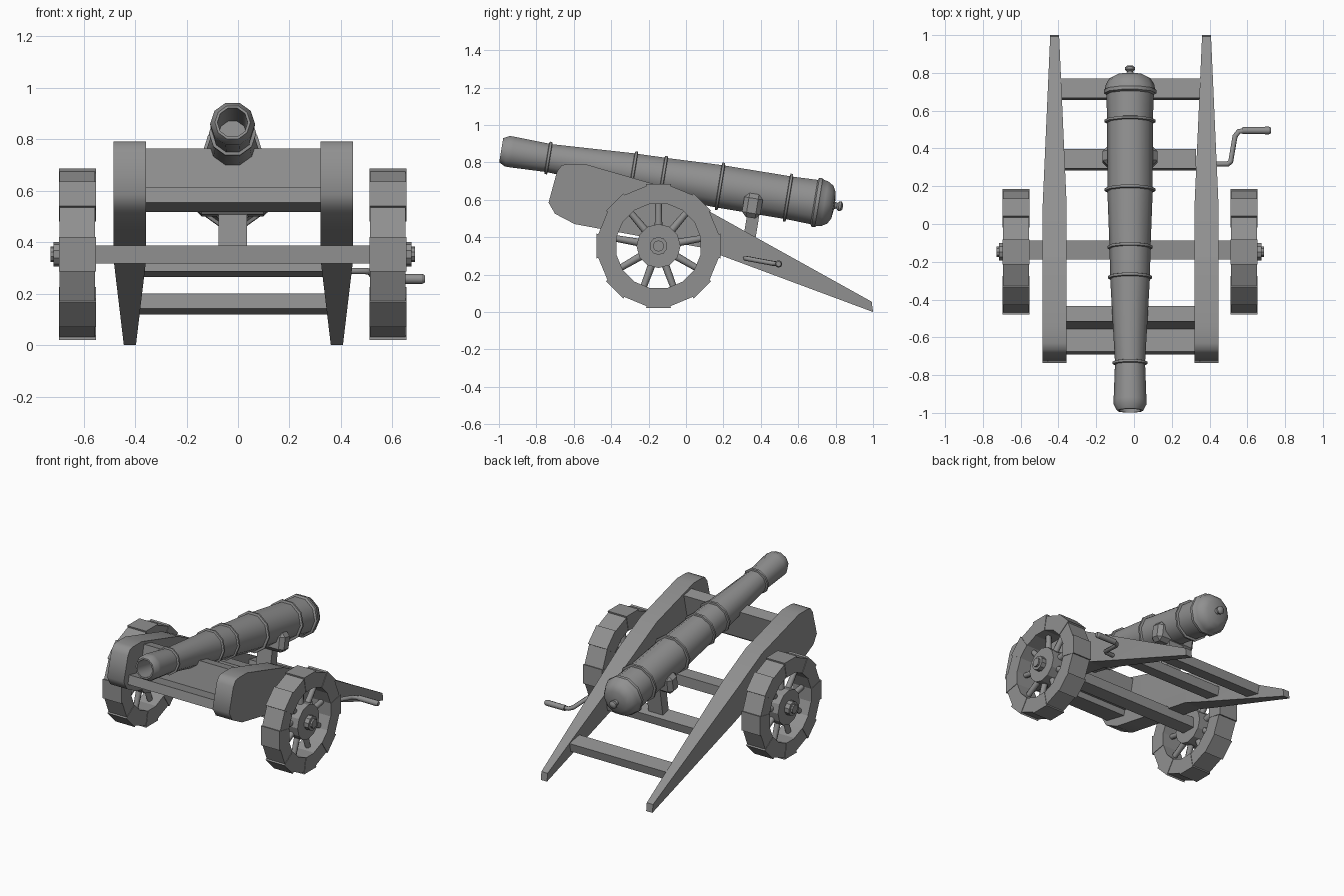
import bpy, bmesh
from math import radians, sin, cos, pi
from mathutils import Matrix, Vector

if "Cube" in bpy.data.objects:
    bpy.data.objects.remove(bpy.data.objects["Cube"])

CX = -0.021                      # centre line of the carriage
AXLE_Y, AXLE_Z = -0.147, 0.353   # wheel centre

iron = bpy.data.materials.new("dark_grey")
iron.diffuse_color = (.28, .28, .28, 1)
iron.use_nodes = True
iron.node_tree.nodes["Principled BSDF"].inputs["Base Color"].default_value = iron.diffuse_color


def finish(name, bm, smooth=None):
    bmesh.ops.recalc_face_normals(bm, faces=bm.faces)
    me = bpy.data.meshes.new(name)
    bm.to_mesh(me)
    bm.free()
    me.materials.append(iron)
    ob = bpy.data.objects.new(name, me)
    bpy.context.collection.objects.link(ob)
    if smooth:
        bpy.context.view_layer.objects.active = ob
        ob.select_set(True)
        bpy.ops.object.shade_smooth_by_angle(angle=radians(smooth))
        ob.select_set(False)
    return ob


def prism(bm, pts, x0, x1):
    """Closed prism from a (y, z) outline between x0 and x1."""
    a = [bm.verts.new((x0, y, z)) for y, z in pts]
    b = [bm.verts.new((x1, y, z)) for y, z in pts]
    bm.faces.new(a)
    bm.faces.new(b[::-1])
    for i in range(len(a)):
        j = (i + 1) % len(a)
        bm.faces.new((a[i], a[j], b[j], b[i]))


def box(name, loc, size, pitch=0, bevel=0):
    bm = bmesh.new()
    bmesh.ops.create_cube(bm, size=1, matrix=Matrix.Diagonal((*size, 1)))
    if bevel:
        bmesh.ops.bevel(bm, geom=bm.edges[:], offset=bevel, segments=1, affect='EDGES')
    ob = finish(name, bm)
    ob.location = loc
    ob.rotation_euler.x = radians(-pitch)
    return ob


def rod(bm, a, b, r1, r2, sides):
    a, b = Vector(a), Vector(b)
    d = b - a
    m = Matrix.Translation((a + b) / 2) @ d.to_track_quat('Z', 'Y').to_matrix().to_4x4()
    bmesh.ops.create_cone(bm, cap_ends=True, segments=sides, radius1=r1, radius2=r2,
                          depth=d.length, matrix=m)


# Cheeks: side profile, tapered in thickness towards the trail
CHEEK = [(-.735, .585), (-.69, .75), (-.665, .785), (-.63, .791), (-.54, .791),
         (-.14, .675), (.07, .568), (.993, .055), (1.0, .0), (.18, .305),
         (.08, .345), (-.46, .445), (-.595, .47), (-.70, .525)]
for side, name in ((-1, "left_cheek"), (1, "right_cheek")):
    bm = bmesh.new()
    prism(bm, CHEEK, -.0635, .0635)
    bmesh.ops.bisect_plane(bm, geom=bm.verts[:] + bm.edges[:] + bm.faces[:],
                           plane_co=(0, .1, 0), plane_no=(0, 1, 0))
    for v in bm.verts:
        if v.co.y > .1:
            v.co.x *= 1 - .63 * (v.co.y - .1) / .9
    finish(name, bm, 50).location.x = CX + .003 + side * .402

# Wheels: stepped felloe blocks, nine spokes, hub and axle cap
for side, name in ((-1, "left"), (1, "right")):
    c = Vector((CX + side * .603, AXLE_Y, AXLE_Z))
    bm = bmesh.new()
    for i in range(16):
        a0, a1 = (i - .5) * pi / 8, (i + .5) * pi / 8
        ro, w = (.339, .072) if i % 2 == 0 else (.328, .069)
        prism(bm, [(r * cos(a), r * sin(a)) for r, a in
                   ((.23, a0), (ro, a0), (ro, a1), (.23, a1))], -w, w)
    finish(name + "_wheel_rim", bm).location = c

    bm = bmesh.new()
    for i in range(9):
        a = pi / 2 + i * 2 * pi / 9
        d = Vector((0, cos(a), sin(a)))
        rod(bm, d * .09, d * .25, .021, .017, 8)
    finish(name + "_wheel_spokes", bm, 50).location = c

    bm = bmesh.new()
    rod(bm, (-.058, 0, 0), (.058, 0, 0), .118, .118, 12)
    rod(bm, (side * .05, 0, 0), (side * .092, 0, 0), .048, .048, 10)
    rod(bm, (side * .09, 0, 0), (side * .105, 0, 0), .03, .03, 10)
    finish(name + "_wheel_hub", bm).location = c

# Axle and cross members
box("axle_beam", (CX, -.138, .352), (1.1, .1, .071))
box("middle_crossbeam", (CX, .34, .305), (.70, .105, .06), 12)
box("rear_crossbeam", (CX, .713, .16), (.74, .105, .06), 12)
box("front_transom", (CX, -.497, .655), (.70, .083, .205), 12.5)
box("front_transom_foot", (CX, -.60, .565), (.70, .17, .062), 12.5)

# Elevation cradle and its post
box("cradle", (CX, .355, .568), (.29, .1, .13), 9.4, .025)
box("cradle_post", (CX, .343, .42), (.11, .065, .21), 9.4)

# Barrel: lathed profile of (radius, y) with raised rings, bore included
TILT = radians(9.4)
Y0 = -.988


def ring(y, body, lip, w=.009):
    return [(body, y - w), (lip, y - w * .7), (lip, y + w * .7), (body, y + w)]


profile = [(0, -.70), (.056, -.70), (.059, Y0), (.069, Y0), (.087, -.955), (.087, -.93)]
profile += ring(-.735, .080, .092)
profile += ring(-.28, .105, .117)
profile += ring(-.12, .109, .120)
profile += ring(.185, .120, .135)
profile += ring(.55, .121, .136)
profile += [(.126, .69), (.139, .697), (.139, .715), (.132, .722), (.128, .745),
            (.108, .777), (.075, .794), (.02, .80), (.016, .812),
            (.027, .822), (.027, .834), (.016, .843), (0, .845)]
N = 10
bm = bmesh.new()
prev = None
for r, y in profile:
    t = (y - Y0) / cos(TILT) * .997
    if r == 0:
        cur = [bm.verts.new((0, t, 0))] * N
    else:
        cur = [bm.verts.new((r * cos(2 * pi * k / N), t, r * sin(2 * pi * k / N)))
               for k in range(N)]
    if prev:
        for k in range(N):
            quad = [prev[k], prev[(k + 1) % N], cur[(k + 1) % N], cur[k]]
            bm.faces.new(list(dict.fromkeys(quad)))
    prev = cur
barrel = finish("barrel", bm, 40)
barrel.location = (CX, Y0, .865)
barrel.rotation_euler.x = -TILT

# Elevation crank on the right cheek
cu = bpy.data.curves.new("crank_arm", 'CURVE')
cu.dimensions = '3D'
cu.bevel_depth = .014
cu.bevel_resolution = 1
cu.use_fill_caps = True
cu.materials.append(iron)
path = [(.40, .317, .288), (.495, .317, .288), (.512, .33, .285),
        (.535, .465, .26), (.555, .49, .257), (.60, .495, .257)]
sp = cu.splines.new('POLY')
sp.points.add(len(path) - 1)
for p, co in zip(sp.points, path):
    p.co = (*co, 1)
bpy.context.collection.objects.link(bpy.data.objects.new("crank_arm", cu))
bm = bmesh.new()
rod(bm, (.575, .495, .257), (.715, .495, .257), .019, .02, 8)
rod(bm, (.715, .495, .257), (.726, .495, .257), .02, .014, 8)
finish("crank_handle", bm, 50)
